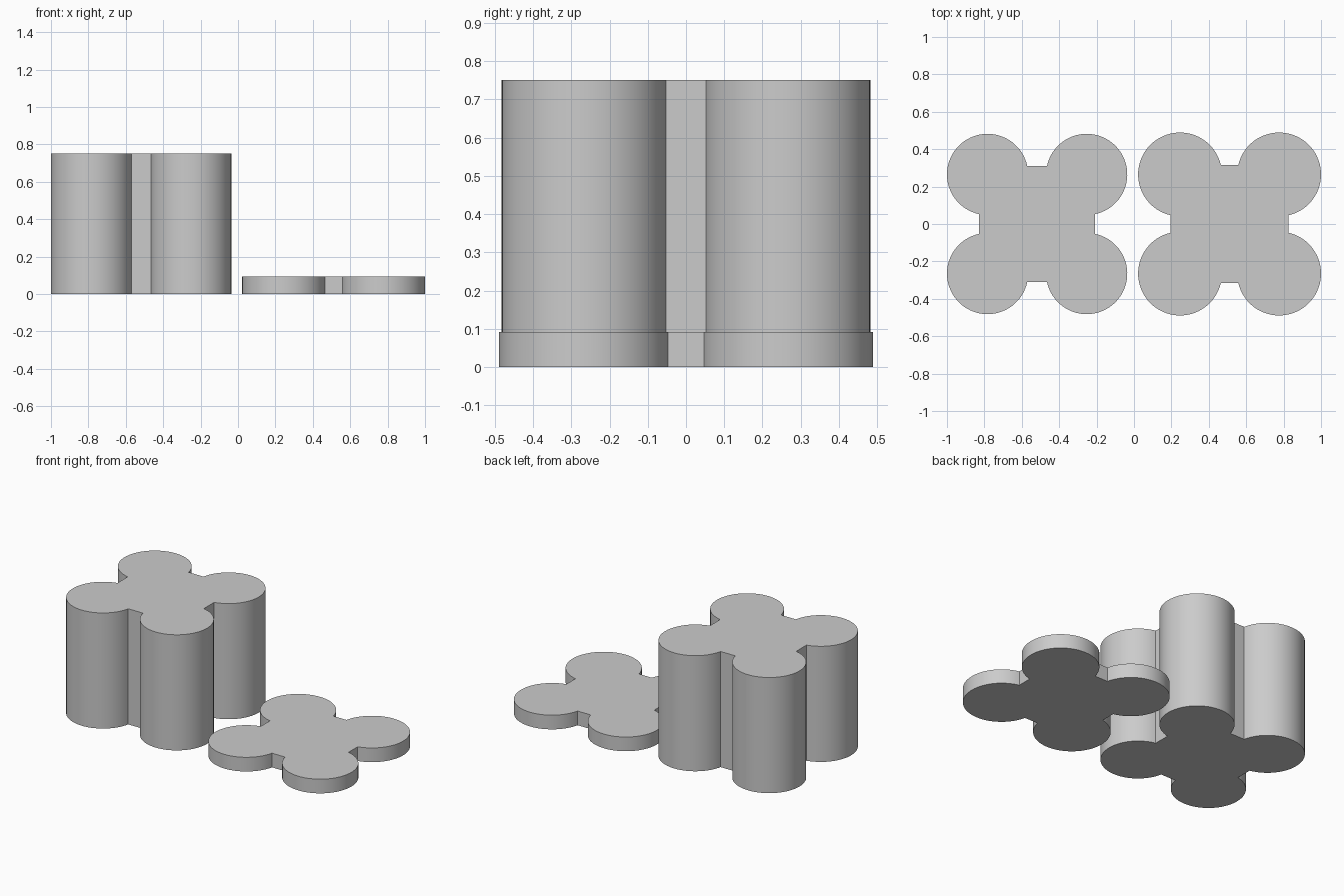
import bpy, bmesh, math

cube = bpy.data.objects.get("Cube")
if cube:
    bpy.data.objects.remove(cube, do_unlink=True)

grey = bpy.data.materials.new("light grey")
grey.use_nodes = True
colour = (0.6, 0.6, 0.6, 1)
grey.diffuse_color = colour
grey.node_tree.nodes["Principled BSDF"].inputs["Base Color"].default_value = colour

LOBE_OFFSET = 0.265
ARC_STEPS = 48


def clover_outline(radius, core):
    """Four round lobes joined by the flat sides of a square core."""
    notch = math.acos((core - LOBE_OFFSET) / radius)
    start, end = -notch, math.pi / 2 + notch
    points = []
    for quarter in range(4):
        turn = quarter * math.pi / 2
        c, s = math.cos(turn), math.sin(turn)
        for i in range(ARC_STEPS + 1):
            a = start + (end - start) * i / ARC_STEPS
            x = LOBE_OFFSET + radius * math.cos(a)
            y = LOBE_OFFSET + radius * math.sin(a)
            points.append((c * x - s * y, s * x + c * y, 0))
    return points


def clover_block(name, x, radius, core, height):
    bm = bmesh.new()
    base = bm.faces.new([bm.verts.new(p) for p in clover_outline(radius, core)])
    top = bmesh.ops.extrude_face_region(bm, geom=[base])["geom"]
    verts = [v for v in top if isinstance(v, bmesh.types.BMVert)]
    bmesh.ops.translate(bm, verts=verts, vec=(0, 0, height))
    bmesh.ops.recalc_face_normals(bm, faces=bm.faces)
    mesh = bpy.data.meshes.new(name)
    bm.to_mesh(mesh)
    bm.free()
    mesh.materials.append(grey)
    obj = bpy.data.objects.new(name, mesh)
    obj.location.x = x
    bpy.context.collection.objects.link(obj)
    bpy.ops.object.select_all(action='DESELECT')
    obj.select_set(True)
    bpy.context.view_layer.objects.active = obj
    bpy.ops.object.shade_smooth_by_angle(angle=math.radians(30))


# Tall four-lobed body and the slightly wider flat lid beside it
clover_block("container_body", -0.518, 0.217, 0.31, 0.75)
clover_block("container_lid", 0.511, 0.224, 0.315, 0.092)
